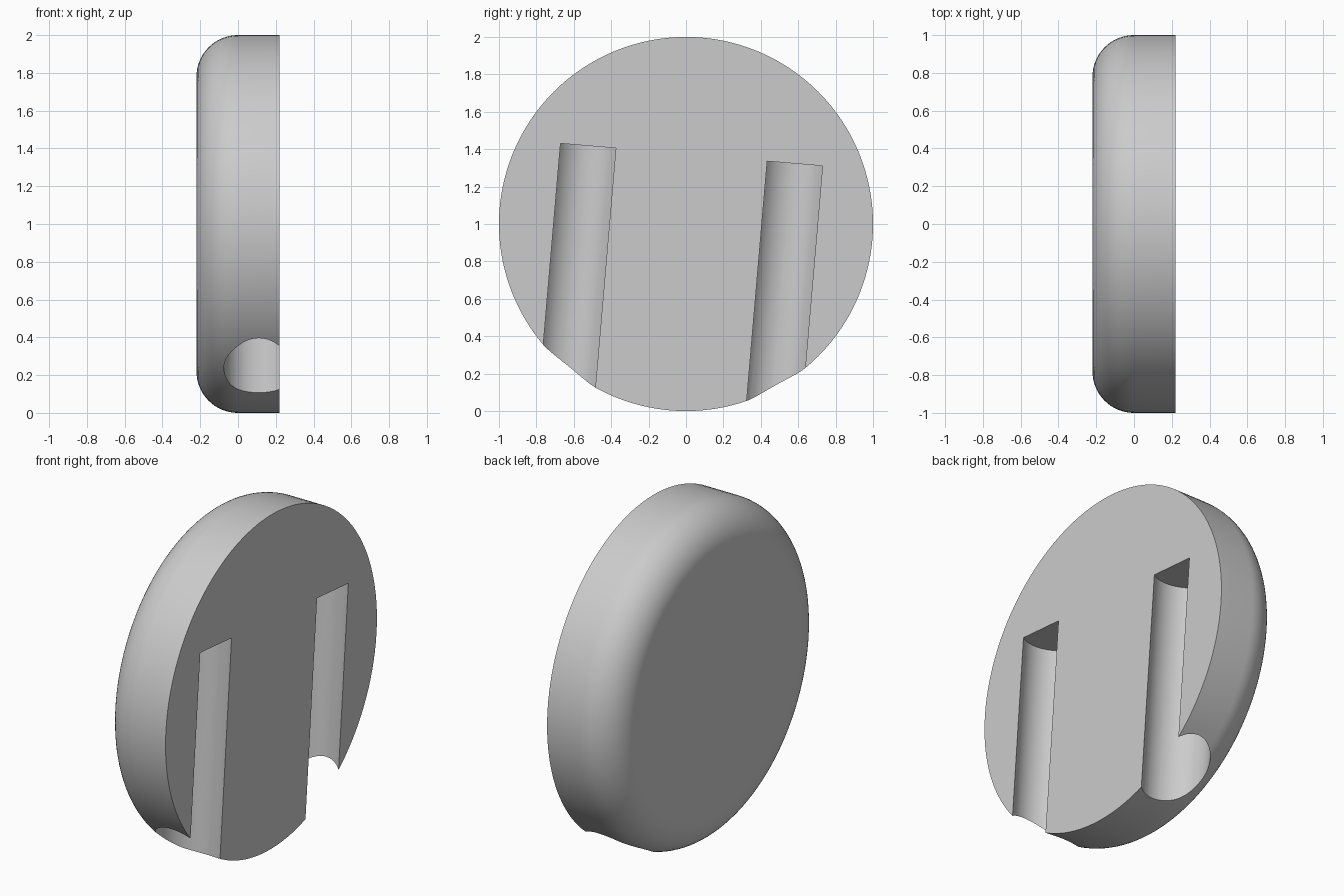
import bpy
import bmesh
from math import cos, sin, pi, radians
from mathutils import Matrix, Vector

if "Cube" in bpy.data.objects:
    bpy.data.objects.remove(bpy.data.objects["Cube"])

HALF = 0.22          # half thickness, also the rounding radius
TILT = radians(4.9)  # lean of both grooves
SEGMENTS = 128

grey = bpy.data.materials.new("plain_grey")
grey.use_nodes = True
colour = (0.6, 0.6, 0.6, 1)
grey.diffuse_color = colour
grey.node_tree.nodes["Principled BSDF"].inputs["Base Color"].default_value = colour


def add_object(name, bm):
    bmesh.ops.recalc_face_normals(bm, faces=bm.faces)
    mesh = bpy.data.meshes.new(name)
    bm.to_mesh(mesh)
    bm.free()
    mesh.materials.append(grey)
    obj = bpy.data.objects.new(name, mesh)
    bpy.context.collection.objects.link(obj)
    return obj


def make_disc():
    # Profile swept round the x axis: straight rim, then a quarter-round edge
    arc = [i / 16 * pi / 2 for i in range(17)]
    profile = [(HALF, 1)] + [(-HALF * sin(a), 1 - HALF + HALF * cos(a)) for a in arc]
    bm = bmesh.new()
    rings = []
    for x, r in profile:
        turns = [2 * pi * i / SEGMENTS for i in range(SEGMENTS)]
        rings.append([bm.verts.new((x, r * sin(t), 1 + r * cos(t))) for t in turns])
    for a, b in zip(rings, rings[1:]):
        for i in range(SEGMENTS):
            j = (i + 1) % SEGMENTS
            bm.faces.new((a[i], a[j], b[j], b[i]))
    bm.faces.new(rings[0])
    bm.faces.new(rings[-1])
    return add_object("rounded_disc", bm)


def make_cutter(name, y, z, length=2):
    # Tilted cylinder whose flat top is centred at (y, z)
    down = Vector((0, -sin(TILT), -cos(TILT)))
    centre = Vector((0.11, y, z)) + down * length / 2
    bm = bmesh.new()
    bmesh.ops.create_cone(bm, cap_ends=True, segments=64, radius1=0.185,
                          radius2=0.185, depth=length,
                          matrix=Matrix.Translation(centre) @ Matrix.Rotation(-TILT, 4, "X"))
    obj = add_object(name, bm)
    obj.hide_render = True
    return obj


disc = make_disc()
bpy.context.view_layer.objects.active = disc

# Cut the two round grooves, which run out through the lower rim
for name, y, z in (("front_groove", -0.523, 1.418), ("back_groove", 0.582, 1.323)):
    cutter = make_cutter(name, y, z)
    cut = disc.modifiers.new(name, "BOOLEAN")
    cut.operation = "DIFFERENCE"
    cut.solver = "EXACT"
    cut.object = cutter
    bpy.ops.object.modifier_apply(modifier=cut.name)
    bpy.data.objects.remove(cutter)

# Smooth the curved surfaces, keep the flat ones flat
bpy.ops.object.select_all(action="DESELECT")
disc.select_set(True)
bpy.ops.object.shade_smooth_by_angle(angle=radians(30))
for face in disc.data.polygons:
    if abs(face.normal.x) > 0.9999:
        face.use_smooth = False
